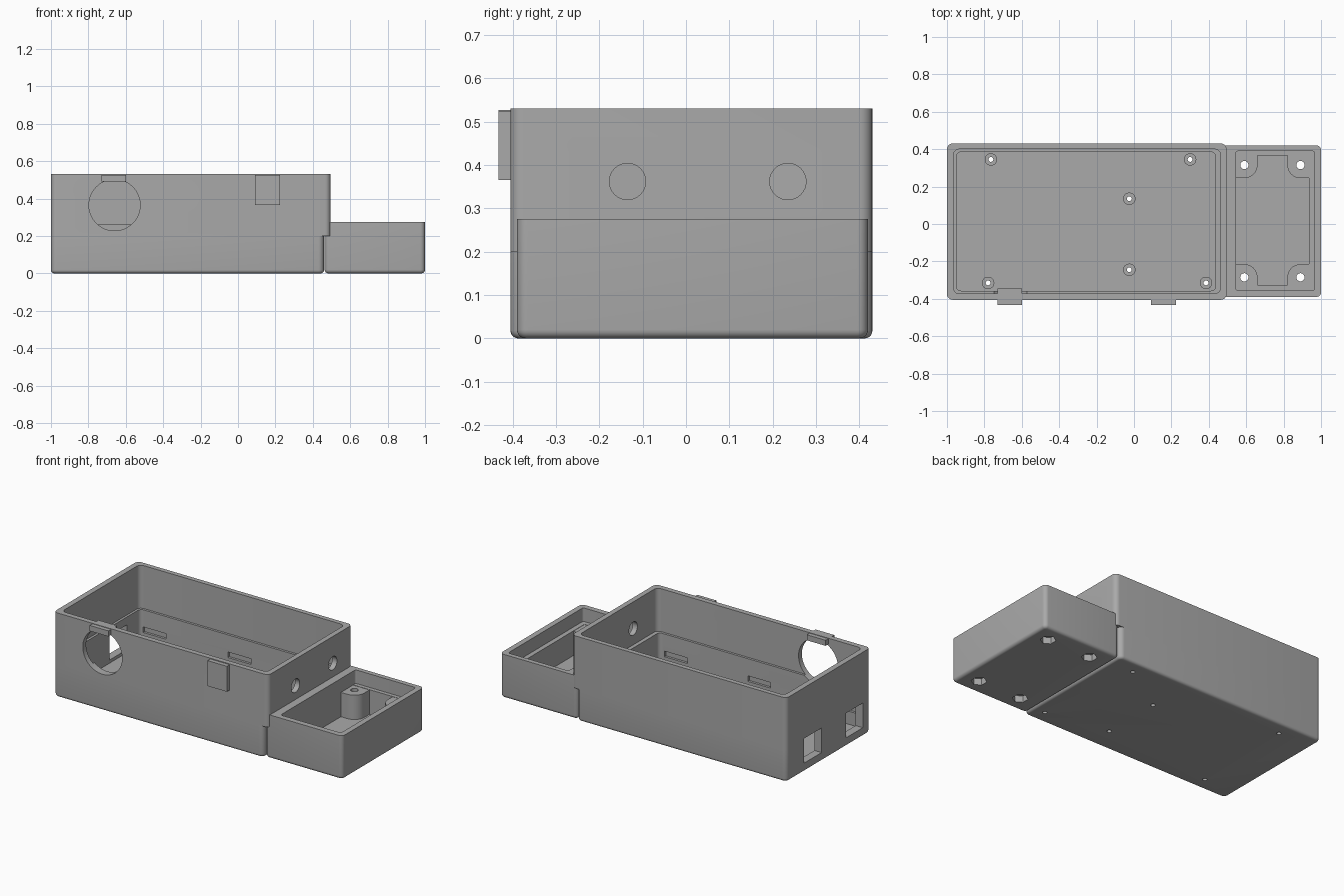
import bpy, bmesh, math
from mathutils import Matrix

old = bpy.data.objects.get("Cube")
if old:
    bpy.data.objects.remove(old, do_unlink=True)

grey = bpy.data.materials.new("matte grey plastic")
grey.use_nodes = True
COLOUR = (0.40, 0.40, 0.40, 1)
grey.diffuse_color = COLOUR
grey.node_tree.nodes["Principled BSDF"].inputs["Base Color"].default_value = COLOUR


def finish(bm, name):
    bmesh.ops.recalc_face_normals(bm, faces=bm.faces[:])
    mesh = bpy.data.meshes.new(name)
    bm.to_mesh(mesh)
    bm.free()
    ob = bpy.data.objects.new(name, mesh)
    bpy.context.scene.collection.objects.link(ob)
    mesh.materials.append(grey)
    return ob


def box(name, x, y, z, corner=0, bottom=0):
    """Box from ranges, with optional rounded upright and bottom edges."""
    bm = bmesh.new()
    bmesh.ops.create_cube(bm, size=1)
    for v in bm.verts:
        v.co = [r[0] if c < 0 else r[1] for c, r in zip(v.co, (x, y, z))]
    if corner:
        upright = [e for e in bm.edges if abs(e.verts[0].co.z - e.verts[1].co.z) > 1e-4]
        bmesh.ops.bevel(bm, geom=upright, offset=corner, segments=6,
                        profile=0.5, affect='EDGES')
    if bottom:
        low = [e for e in bm.edges if all(abs(v.co.z - z[0]) < 1e-5 for v in e.verts)]
        bmesh.ops.bevel(bm, geom=low, offset=bottom, segments=5,
                        profile=0.5, affect='EDGES')
    return finish(bm, name)


def rod(name, centre, radius, length, axis='Z', sides=32):
    bm = bmesh.new()
    turn = {'Z': Matrix(), 'X': Matrix.Rotation(math.pi / 2, 4, 'Y'),
            'Y': Matrix.Rotation(math.pi / 2, 4, 'X')}[axis]
    bmesh.ops.create_cone(bm, cap_ends=True, segments=sides, radius1=radius,
                          radius2=radius, depth=length,
                          matrix=Matrix.Translation(centre) @ turn)
    return finish(bm, name)


def combine(target, tool, operation='DIFFERENCE'):
    mod = target.modifiers.new(operation.lower(), 'BOOLEAN')
    mod.operation, mod.solver, mod.object = operation, 'EXACT', tool
    bpy.context.view_layer.objects.active = target
    bpy.ops.object.modifier_apply(modifier=mod.name)
    bpy.data.objects.remove(tool, do_unlink=True)


# Shells of the main enclosure
Y = (-0.405, 0.43)
SEAM = 0.20
base = box("base_case", (-1, 0.46), Y, (0, SEAM), 0.03, 0.018)
lid = box("upper_case", (-1, 0.495), Y, (SEAM, 0.53), 0.03)
for part in (base, lid):
    combine(part, box("cavity", (-0.95, 0.437), (-0.357, 0.385), (0.035, 0.4), 0.025))
combine(lid, box("upper_cavity", (-0.965, 0.462), (-0.372, 0.40), (0.26, 0.6), 0.03))

# Standoffs with screw holes through the floor
standoffs = [(-0.765, 0.345), (0.30, 0.345), (-0.025, 0.135),
             (-0.025, -0.245), (-0.78, -0.315), (0.385, -0.315)]
for x, y in standoffs:
    combine(base, rod("standoff", (x, y, 0.045), 0.033, 0.05), 'UNION')
for x, y in standoffs:
    combine(base, rod("hole", (x, y, 0.05), 0.013, 0.3, sides=16))

# Snap slots on the inside of the long walls
for x in (-0.85, -0.26, 0.32):
    for wall in (-0.357, 0.385):
        combine(base, box("slot", (x - 0.08, x + 0.08), (wall - 0.015, wall + 0.015),
                          (0.117, 0.152)))

# Port windows in the left end
for y in ((0.08, 0.255), (-0.33, -0.165)):
    for part in (base, lid):
        combine(part, box("window", (-1.1, -0.9), y, (0.055, 0.21)))

# Round openings in the front and in the step wall
combine(lid, rod("front_opening", (-0.66, -0.4, 0.365), 0.137, 0.2, 'Y', 64))
for y in (-0.135, 0.235):
    combine(lid, rod("cable_hole", (0.48, y, 0.362), 0.042, 0.15, 'X'))

# Front tabs
box("hook_tab", (-0.73, -0.6), (-0.432, -0.345), (0.492, 0.527))
box("plate_tab", (0.09, 0.225), (-0.432, -0.395), (0.365, 0.525))

# Side compartment
side = box("side_compartment", (0.463, 1), (-0.39, 0.42), (0, 0.275), 0.025, 0.02)
combine(side, box("rim_pocket", (0.545, 0.965), (-0.355, 0.39), (0.19, 0.4), 0.012))
combine(side, box("deep_pocket", (0.545, 0.935), (-0.325, 0.365), (0.035, 0.3)))

# Corner posts, rounded towards the middle of the compartment
bolts = [(x, y) for x in (0.59, 0.89) for y in (-0.285, 0.315)]
R = 0.07
for x, y in bolts:
    sx = -1 if x < 0.74 else 1
    sy = -1 if y < 0 else 1
    pieces = [rod("post", (x, y, 0.105), R, 0.166, sides=40),
              box("post_fill", sorted((x, x + sx * 0.06)), sorted((y - sy * R, y + sy * 0.06)),
                  (0.022, 0.188)),
              box("post_fill", sorted((x - sx * R, x + sx * 0.06)), sorted((y, y + sy * 0.06)),
                  (0.022, 0.188))]
    for piece in pieces:
        # Keep each piece inside the compartment walls
        for v in piece.data.vertices:
            v.co.x = min(max(v.co.x, 0.53), 0.95)
            v.co.y = min(max(v.co.y, -0.34), 0.38)
        combine(side, piece, 'UNION')

# Bolt holes with hexagonal nut recesses underneath
for x, y in bolts:
    combine(side, rod("bolt_hole", (x, y, 0.1), 0.022, 0.4, sides=24))
    combine(side, rod("nut_recess", (x, y, 0), 0.045, 0.08, sides=6))

# Smooth shading with sharp edges kept
bpy.ops.object.select_all(action='DESELECT')
for ob in (base, lid, side):
    ob.select_set(True)
bpy.context.view_layer.objects.active = base
bpy.ops.object.shade_smooth_by_angle(angle=math.radians(30))
